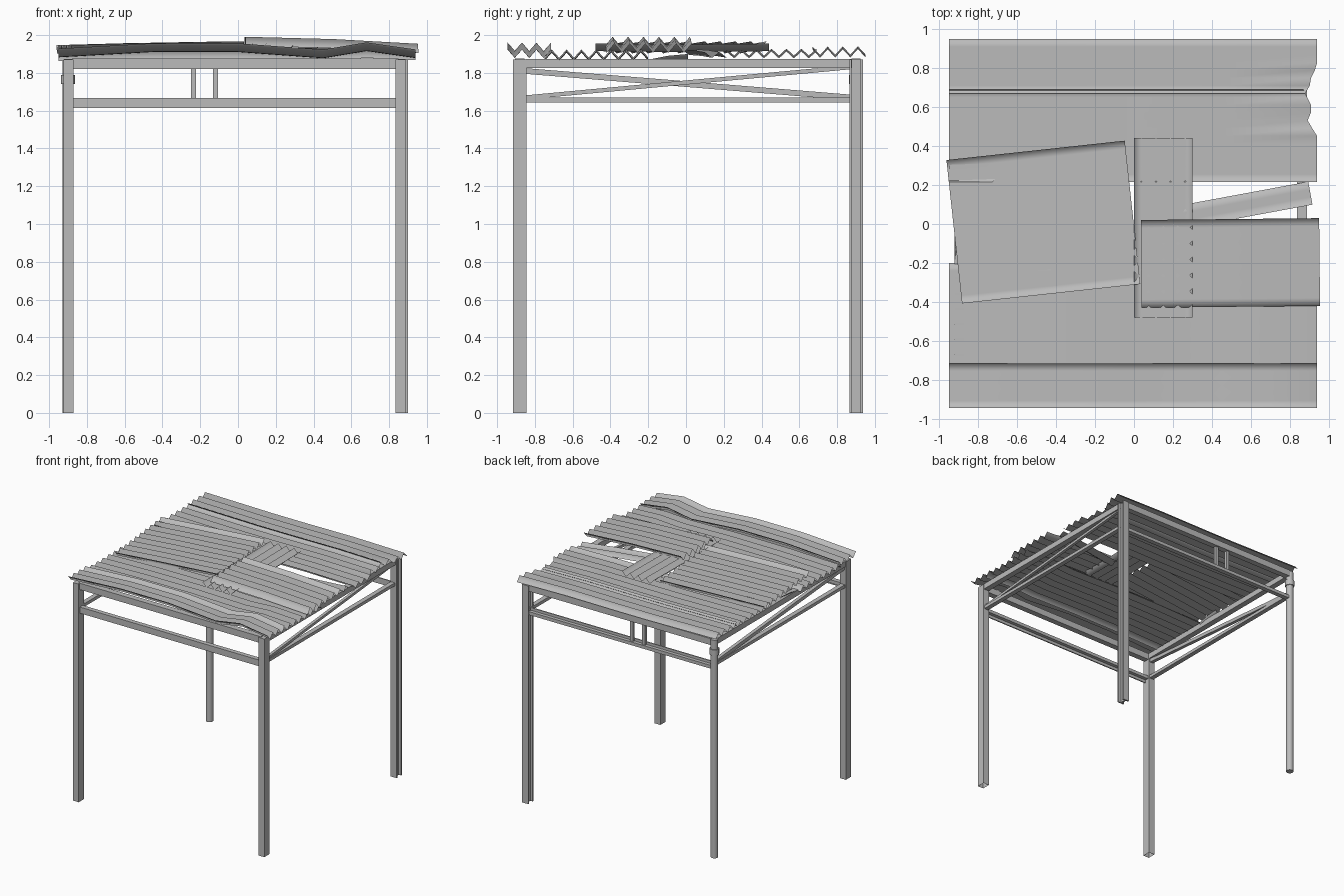
import bpy, bmesh, math
from mathutils import Vector, Matrix

cube = bpy.data.objects.get("Cube")
if cube:
    bpy.data.objects.remove(cube)

metal = bpy.data.materials.new("weathered_grey_metal")
GREY = (0.5, 0.5, 0.5, 1)
metal.use_nodes = True
metal.diffuse_color = GREY
metal.node_tree.nodes["Principled BSDF"].inputs["Base Color"].default_value = GREY


def finish(name, bm, smooth=False):
    mesh = bpy.data.meshes.new(name)
    bm.normal_update()
    for f in bm.faces:
        f.smooth = smooth
    bm.to_mesh(mesh)
    bm.free()
    mesh.materials.append(metal)
    obj = bpy.data.objects.new(name, mesh)
    bpy.context.collection.objects.link(obj)
    return obj


def box(name, x, y, z, open_bottom=False):
    """Box from three (low, high) ranges."""
    bm = bmesh.new()
    bmesh.ops.create_cube(bm, size=1)
    for v in bm.verts:
        v.co = [r[0] if c < 0 else r[1] for c, r in zip(v.co, (x, y, z))]
    if open_bottom:
        low = [f for f in bm.faces if f.calc_center_median().z < z[0] + 0.001]
        bmesh.ops.delete(bm, geom=low, context='FACES_ONLY')
    return finish(name, bm)


def bar(name, p, q, width, height):
    """Straight bar between two points."""
    p, q = Vector(p), Vector(q)
    bm = bmesh.new()
    bmesh.ops.create_cube(bm, size=1)
    bmesh.ops.scale(bm, vec=((q - p).length, width, height), verts=bm.verts)
    turn = (q - p).to_track_quat('X', 'Z').to_matrix().to_4x4()
    bm.transform(Matrix.Translation((p + q) / 2) @ turn)
    return finish(name, bm)


def pipe(name, x, y, z, radius):
    bm = bmesh.new()
    bmesh.ops.create_cone(bm, cap_ends=True, segments=16, radius1=radius,
                          radius2=radius, depth=z[1] - z[0])
    bmesh.ops.translate(bm, vec=(x, y, sum(z) / 2), verts=bm.verts)
    obj = finish(name, bm, True)
    for f in obj.data.polygons:
        f.use_smooth = abs(f.normal.z) < 0.5
    return obj


def lerp(points, t):
    for (a, za), (b, zb) in zip(points, points[1:]):
        if t <= b:
            return za + (zb - za) * (t - a) / (b - a)
    return points[-1][1]


def sheet(name, stations, v0, v1, at=(0, 0), angle=0, pitch=0.08, amp=0.022,
          tilt=0, start=1, end=None):
    """Corrugated sheet: ridges follow the local length, bent by (u, z) stations."""
    bm = bmesh.new()
    rows = max(2, round((v1 - v0) / (pitch / 2)))
    turn = Matrix.Translation((*at, 0)) @ Matrix.Rotation(math.radians(angle), 4, 'Z')
    grid = []
    for r in range(rows + 1):
        v = v0 + (v1 - v0) * r / rows
        wave = amp * start * (1 if r % 2 == 0 else -1)
        line = []
        for u, z in stations:
            if end and u == stations[-1][0]:
                u = lerp(end, v)
            line.append(bm.verts.new(turn @ Vector((u, v, z + wave + tilt * v))))
        grid.append(line)
    for a, b in zip(grid, grid[1:]):
        for i in range(len(a) - 1):
            bm.faces.new((a[i], a[i + 1], b[i + 1], b[i]))
    return finish(name, bm, True)


# Corner posts: two square tubes, one round pipe, one open I-section
box("front_right_post", (-0.925, -0.87), (-0.915, -0.845), (0, 1.87), True)
box("front_left_post", (0.835, 0.89), (-0.915, -0.845), (0, 1.87), True)
pipe("back_right_post", -0.9, 0.9, (0, 1.87), 0.03)
pipe("back_right_collar", -0.9, 0.9, (1.74, 1.79), 0.038)
box("back_left_post_inner_flange", (0.84, 0.9), (0.865, 0.877), (0, 1.87))
box("back_left_post_outer_flange", (0.84, 0.9), (0.925, 0.937), (0, 1.87))
box("back_left_post_web", (0.862, 0.876), (0.877, 0.925), (0, 1.87))

# Top beams and lower rails
for side, y in (("front", -0.88), ("back", 0.9)):
    box(side + "_top_beam", (-0.88, 0.85), (y - 0.025, y + 0.025), (1.82, 1.875))
    z = 1.64 if side == "front" else 1.615
    box(side + "_rail", (-0.88, 0.85), (y - 0.02, y + 0.02), (z, z + 0.028))
    box(side + "_rail_lip", (-0.88, 0.85), (y - 0.02, y - 0.01), (1.615, 1.665))
for side, x in (("right", -0.895), ("left", 0.862)):
    box(side + "_top_beam", (x - 0.025, x + 0.025), (-0.85, 0.88), (1.825, 1.873))
    box(side + "_rail", (x - 0.02, x + 0.02), (-0.85, 0.88), (1.643, 1.67))

# Uprights on the back and one diagonal brace per side
for i, x in enumerate((-0.235, -0.12)):
    box(f"back_upright_{i + 1}", (x - 0.013, x + 0.013), (0.885, 0.91), (1.64, 1.83))
bar("left_brace", (0.862, -0.85, 1.67), (0.862, 0.87, 1.83), 0.025, 0.022)
bar("right_brace", (-0.895, -0.85, 1.81), (-0.895, 0.87, 1.67), 0.03, 0.03)

# Front roof sheets, sagging and buckled along the eave
front = [(-0.95, 1.897), (-0.45, 1.925), (0, 1.925), (0.45, 1.892), (0.68, 1.93), (0.94, 1.893)]
sheet("front_edge_sheet", front, -0.945, -0.715, tilt=-0.01)
inner = [(-0.95, 1.888), (-0.48, 1.9), (0, 1.902), (0.46, 1.892), (0.68, 1.905), (0.94, 1.893)]
sheet("front_inner_sheet", inner, -0.75, -0.2, start=-1, tilt=0.005)

# Back roof sheets, the inner one torn at its left end
back = [(-0.95, 1.91), (-0.3, 1.9), (0, 1.9), (0.47, 1.903), (0.94, 1.895)]
torn = [(0.2, 0.94), (0.45, 0.94), (0.53, 0.89), (0.59, 0.915), (0.63, 0.9), (0.68, 0.87)]
sheet("back_inner_sheet", back, 0.215, 0.69, end=torn, amp=0.018)
ragged = [(0.66, 0.87), (0.7, 0.9), (0.76, 0.91), (0.81, 0.94), (0.95, 0.94)]
sheet("back_edge_sheet", back, 0.67, 0.95, end=ragged, tilt=0.01)

# Loose sheets laid over the middle
sheet("middle_right_sheet", [(-0.46, 1.925), (-0.1, 1.935), (0.46, 1.945)],
      -0.37, 0.37, at=(-0.465, 0.01), angle=6.2)
sheet("middle_left_sheet", [(0.035, 1.967), (0.5, 1.955), (0.95, 1.93)],
      -0.43, 0.02, angle=0.6, amp=0.024, start=-1)
sheet("cross_sheet", [(-0.48, 1.935), (0, 1.93), (0.44, 1.935)],
      -0.3, 0.0, angle=90, at=(0, 0), amp=0.02)
sheet("slanted_strip", [(-0.35, 1.91), (0, 1.905), (0.32, 1.895)],
      -0.06, 0.06, at=(0.59, 0.1), angle=10.5, amp=0.015)

# Torn flap hanging at the right edge
sheet("hanging_flap", [(-0.2, 1.85), (-0.1, 1.87), (0.01, 1.88)],
      0.86, 0.92, angle=90, amp=0.02, pitch=0.06)
